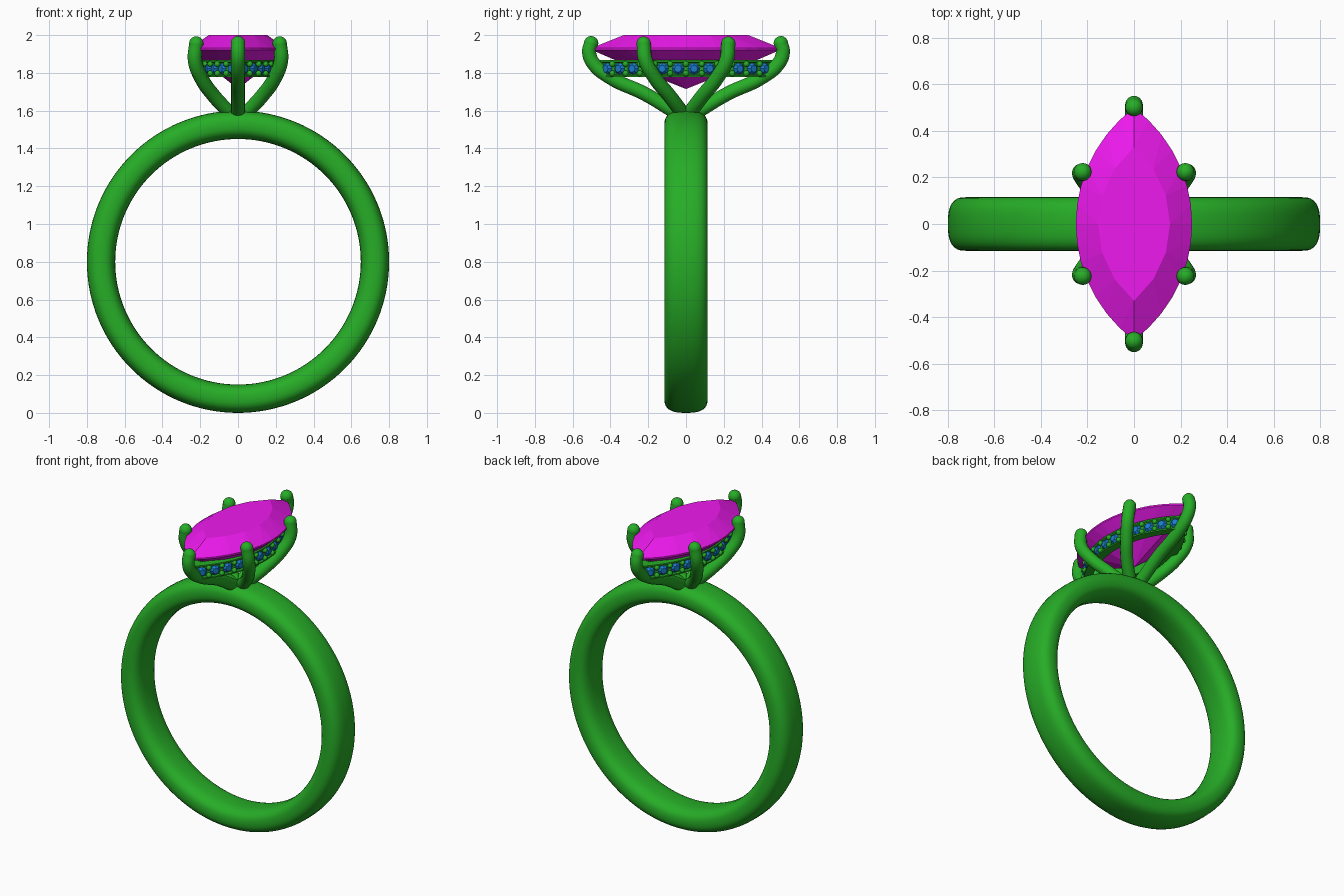
import bpy, bmesh, math
from mathutils import Vector, Matrix

if "Cube" in bpy.data.objects:
    bpy.data.objects.remove(bpy.data.objects["Cube"])


def material(name, rgb):
    m = bpy.data.materials.new(name)
    m.diffuse_color = (*rgb, 1)
    m.use_nodes = True
    m.node_tree.nodes["Principled BSDF"].inputs["Base Color"].default_value = m.diffuse_color
    return m


METAL = material("green_metal", (0.02, 0.42, 0.02))
GEM = material("magenta_gem", (0.85, 0.01, 0.85))
BLUE = material("blue_gem", (0.01, 0.2, 0.6))


def finish(bm, name, mat, smooth=None):
    bmesh.ops.recalc_face_normals(bm, faces=bm.faces[:])
    me = bpy.data.meshes.new(name)
    bm.to_mesh(me)
    bm.free()
    ob = bpy.data.objects.new(name, me)
    bpy.context.collection.objects.link(ob)
    me.materials.append(mat)
    if smooth:
        bpy.ops.object.select_all(action='DESELECT')
        ob.select_set(True)
        bpy.context.view_layer.objects.active = ob
        bpy.ops.object.shade_smooth_by_angle(angle=math.radians(smooth))
    return ob


def loft(bm, rings):
    """Join closed loops of points into a closed tube that wraps round."""
    vs = [[bm.verts.new(p) for p in r] for r in rings]
    n = len(vs[0])
    for i, a in enumerate(vs):
        b = vs[(i + 1) % len(vs)]
        for j in range(n):
            bm.faces.new((a[j], a[(j + 1) % n], b[(j + 1) % n], b[j]))


def marquise(a, b, n):
    """2n points round a pointed oval of half width a, half length b."""
    R = (a * a + b * b) / (2 * a)
    t = math.asin(b / R)
    half = [(R * math.cos(-t + 2 * t * i / n) - R + a,
             R * math.sin(-t + 2 * t * i / n)) for i in range(n)]
    return half + [(-x, -y) for x, y in half]


# Band: rounded section swept round the finger hole
def spow(v, e):
    return math.copysign(abs(v) ** e, v)


section = []
for k in range(32):
    t = math.tau * k / 32
    section.append((0.725 + 0.075 * spow(math.cos(t), 0.8), 0.115 * spow(math.sin(t), 0.7)))
bm = bmesh.new()
loft(bm, [[(r * math.sin(math.tau * i / 128), y, 0.8 + r * math.cos(math.tau * i / 128))
           for r, y in section] for i in range(128)])
finish(bm, "band", METAL, 60)

# Main stone: hull of table, crown break, girdle, pavilion break and culet
bm = bmesh.new()
for a, b, z, n in ((0.155, 0.33, 2.0, 6), (0.25, 0.5, 1.932, 14),
                   (0.25, 0.5, 1.922, 14), (0.13, 0.26, 1.818, 6)):
    for x, y in marquise(a, b, n):
        bm.verts.new((x, y, z))
bm.verts.new((0, 0, 1.715))
bmesh.ops.convex_hull(bm, input=bm.verts[:])
finish(bm, "marquise_stone", GEM)

# Halo: hollow pointed-oval gallery under the stone, with a rail top and bottom
outer, rail, inner = (marquise(a, b, 24) for a, b in ((0.187, 0.45), (0.197, 0.462), (0.145, 0.385)))
bm = bmesh.new()
loft(bm, [[(*p, z) for p in pts] for pts, z in (
    (inner, 1.778), (rail, 1.778), (rail, 1.787), (outer, 1.792),
    (outer, 1.853), (rail, 1.858), (rail, 1.867), (inner, 1.867))])
finish(bm, "halo", METAL, 30)

# Halo stones and the small beads that hold them
stones, beads = bmesh.new(), bmesh.new()
A, B = 0.197, 0.465
R = (A * A + B * B) / (2 * A)
STEP = 0.13
for side in (1, -1):
    for i in range(-6, 7):
        for half, r in ((0.5, R - 0.004), (0, R - 0.003)):
            if half and i == 6:
                continue
            t = (i + half) * STEP
            if abs(t) > 0.76:
                continue
            normal = Vector((side * math.cos(t), math.sin(t), 0))
            pos = Vector((side * (r * math.cos(t) - R + A), r * math.sin(t), 1.822))
            if half:
                mat = Matrix.Translation(pos) @ normal.to_track_quat('Z', 'Y').to_matrix().to_4x4()
                bmesh.ops.create_cone(stones, cap_ends=True, segments=8, radius1=0.034,
                                      radius2=0.019, depth=0.018, matrix=mat)
            else:
                for dz in (-0.025, 0.025):
                    bmesh.ops.create_uvsphere(beads, u_segments=12, v_segments=8, radius=0.016,
                                              matrix=Matrix.Translation(pos + Vector((0, 0, dz))))
finish(stones, "halo_stones", BLUE)
finish(beads, "halo_beads", METAL, 60)


# Prongs: tapered round wires with ball tips
def prong(name, pts, radius=0.038):
    cu = bpy.data.curves.new(name, 'CURVE')
    cu.dimensions = '3D'
    cu.bevel_depth = radius
    cu.bevel_resolution = 5
    cu.resolution_u = 8
    cu.use_fill_caps = True
    sp = cu.splines.new('BEZIER')
    sp.bezier_points.add(len(pts) - 1)
    for p, co in zip(sp.bezier_points, pts):
        p.co = co
        p.handle_left_type = p.handle_right_type = 'AUTO'
    cu.materials.append(METAL)
    ob = bpy.data.objects.new(name, cu)
    bpy.context.collection.objects.link(ob)
    bpy.ops.object.select_all(action='DESELECT')
    ob.select_set(True)
    bpy.context.view_layer.objects.active = ob
    bpy.ops.object.convert(target='MESH')
    bm = bmesh.new()
    bmesh.ops.create_uvsphere(bm, u_segments=20, v_segments=12, radius=radius,
                              matrix=Matrix.Translation(pts[-1]))
    finish(bm, name + "_tip", METAL, 60)


END = ((0.03, 1.575), (0.22, 1.69), (0.40, 1.775), (0.49, 1.85), (0.513, 1.91), (0.502, 1.957))
SIDE = ((0.03, 0.01, 1.575), (0.125, 0.085, 1.675), (0.195, 0.165, 1.775),
        (0.228, 0.215, 1.87), (0.221, 0.224, 1.955))
for sy, label in ((-1, "front"), (1, "back")):
    prong(label + "_prong", [(0, sy * y, z) for y, z in END])
    for sx, hand in ((-1, "left"), (1, "right")):
        prong(f"{label}_{hand}_prong", [(sx * x, sy * y, z) for x, y, z in SIDE])
